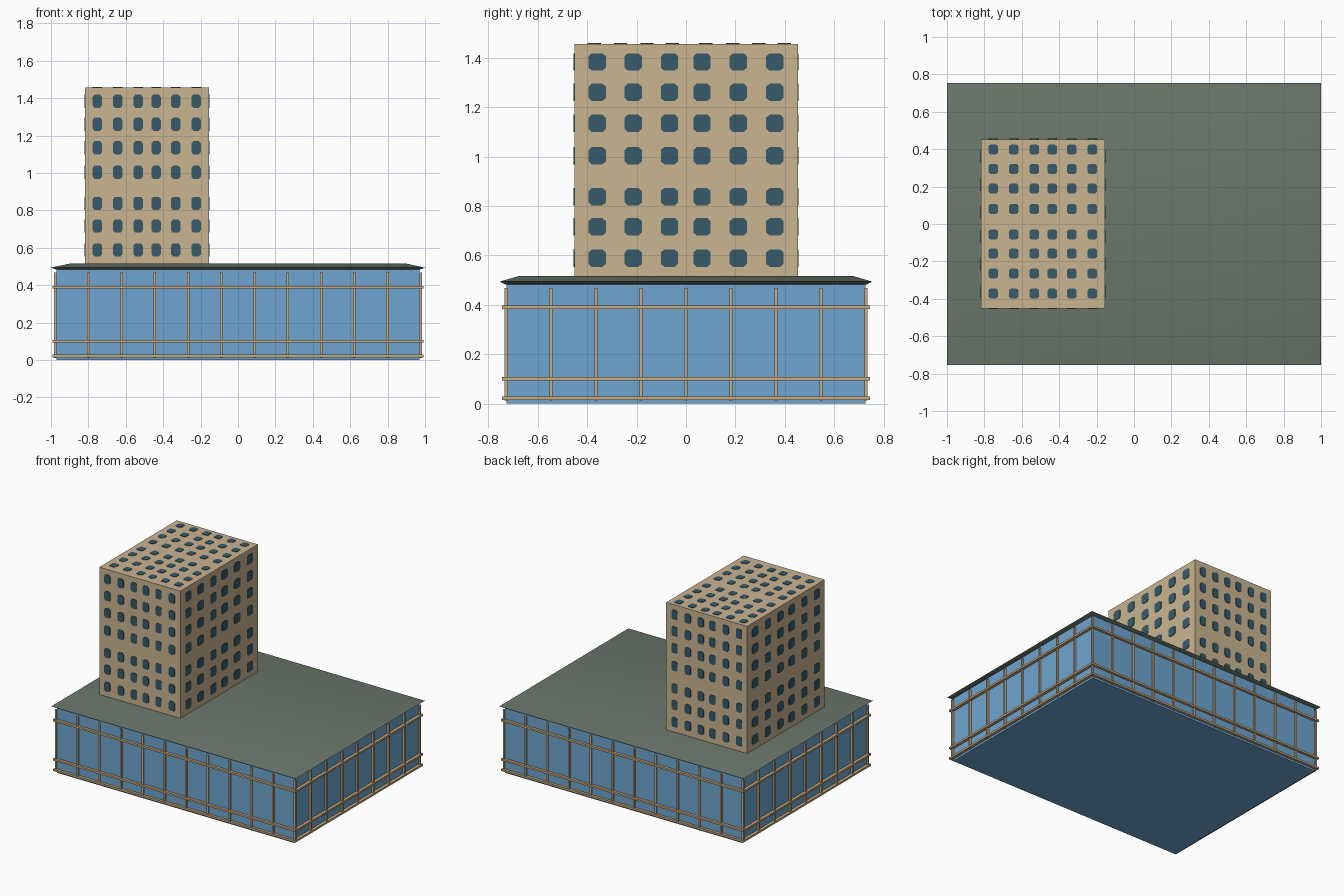
import bpy, bmesh
from mathutils import Vector

cube = bpy.data.objects.get("Cube")
if cube:
    bpy.data.objects.remove(cube, do_unlink=True)


def material(name, hex_code):
    srgb = [int(hex_code[i:i + 2], 16) / 255 for i in (0, 2, 4)]
    col = [((c + 0.055) / 1.055) ** 2.4 for c in srgb] + [1.0]
    m = bpy.data.materials.new(name)
    m.use_nodes = True
    m.diffuse_color = col
    bsdf = next(n for n in m.node_tree.nodes if n.type == 'BSDF_PRINCIPLED')
    bsdf.inputs["Base Color"].default_value = col
    bsdf.inputs["Roughness"].default_value = 0.8
    return m


sand = material("sand_wall", "cbb591")
frame = material("tan_frame", "c8ac82")
glass = material("blue_glass", "6ea5d0")
dark = material("dark_window", "365a69")
slate = material("slate_roof", "6a776b")


def finish(name, bm, mat):
    bmesh.ops.recalc_face_normals(bm, faces=bm.faces)
    mesh = bpy.data.meshes.new(name)
    bm.to_mesh(mesh)
    bm.free()
    mesh.materials.append(mat)
    ob = bpy.data.objects.new(name, mesh)
    bpy.context.collection.objects.link(ob)
    return ob


def add_box(bm, lo, hi):
    lo, hi = Vector(lo), Vector(hi)
    verts = bmesh.ops.create_cube(bm, size=1)["verts"]
    for v in verts:
        v.co = (lo + hi) / 2 + v.co * (hi - lo)


def box(name, lo, hi, mat):
    bm = bmesh.new()
    add_box(bm, lo, hi)
    return finish(name, bm, mat)


# Glazed podium hall
GX, GY = 0.97, 0.727
box("podium_glass", (-GX, -GY, 0), (GX, GY, 0.487), glass)

# Mullions around the podium
bm = bmesh.new()
W = 0.007
MX, MY = 0.977, 0.729


def mullion(x, y):
    add_box(bm, (x - W, y - W, 0.012), (x + W, y + W, 0.468))


for i in range(12):
    for s in (-1, 1):
        mullion(-MX + 2 * MX * i / 11, s * MY)
for i in range(1, 8):
    for s in (-1, 1):
        mullion(s * MX, -MY + 2 * MY * i / 8)
finish("mullions", bm, frame)

# Horizontal rails
bm = bmesh.new()
RX, RY = 0.992, 0.746
for z in (0.022, 0.1, 0.39):
    for s in (-1, 1):
        ys = sorted((s * (RY - 0.022), s * RY))
        xs = sorted((s * (RX - 0.022), s * RX))
        add_box(bm, (-RX, ys[0], z - W), (RX, ys[1], z + W))
        add_box(bm, (xs[0], -RY, z - W), (xs[1], RY, z + W))
finish("rails", bm, frame)

# Flat roof with a shallow sloped rim, lofted through three rings
bm = bmesh.new()
rings = []
for scale, z in ((0.97, 0.483), (1.0, 0.494), (0.9, 0.516)):
    rings.append([bm.verts.new((sx * scale, sy * 0.755 * scale, z))
                  for sx, sy in ((-1, -1), (1, -1), (1, 1), (-1, 1))])
for a, b in zip(rings, rings[1:]):
    for i in range(4):
        j = (i + 1) % 4
        bm.faces.new((a[i], a[j], b[j], b[i]))
bm.faces.new(rings[0])
bm.faces.new(rings[-1])
roof = finish("roof", bm, slate)
bpy.context.view_layer.objects.active = roof
roof.select_set(True)
bpy.ops.object.shade_smooth_by_angle(angle=0.5)
roof.select_set(False)

# Tower block
X0, X1, Y0, Y1, TOP = -0.818, -0.155, -0.452, 0.453, 1.457
box("tower", (X0, Y0, 0.5), (X1, Y1, TOP), sand)

# Tower windows: thin eight-sided plates on four walls and the top
cols_x = (-0.752, -0.643, -0.534, -0.438, -0.333, -0.224)
cols_y = (-0.36, -0.214, -0.067, 0.065, 0.212, 0.36)
rows_z = (0.589, 0.716, 0.838, 1.004, 1.135, 1.261, 1.384)
rows_y = (-0.372, -0.265, -0.158, -0.056, 0.08, 0.19, 0.294, 0.398)
X, Y, Z = Vector((1, 0, 0)), Vector((0, 1, 0)), Vector((0, 0, 1))


def windows(name, us, vs, u, v, origin, normal, w, h):
    bm = bmesh.new()
    hw, hh = w / 2, h / 2
    cw, ch = hw * 0.62, hh * 0.66
    outline = [(hw, -ch), (hw, ch), (cw, hh), (-cw, hh),
               (-hw, ch), (-hw, -ch), (-cw, -hh), (cw, -hh)]
    for a in us:
        for b in vs:
            base = [bm.verts.new(origin + u * (a + p) + v * (b + q)) for p, q in outline]
            face = bm.faces.new(base)
            out = bmesh.ops.extrude_face_region(bm, geom=[face])["geom"]
            for e in out:
                if isinstance(e, bmesh.types.BMVert):
                    e.co += normal * 0.003
    finish(name, bm, dark)


windows("front_windows", cols_x, rows_z, X, Z, Y * Y0, -Y, 0.05, 0.07)
windows("back_windows", cols_x, rows_z, X, Z, Y * Y1, Y, 0.05, 0.07)
windows("left_windows", cols_y, rows_z, Y, Z, X * X1, X, 0.07, 0.07)
windows("right_windows", cols_y, rows_z, Y, Z, X * X0, -X, 0.07, 0.07)
windows("top_windows", cols_x, rows_y, X, Y, Z * TOP, Z, 0.05, 0.054)
